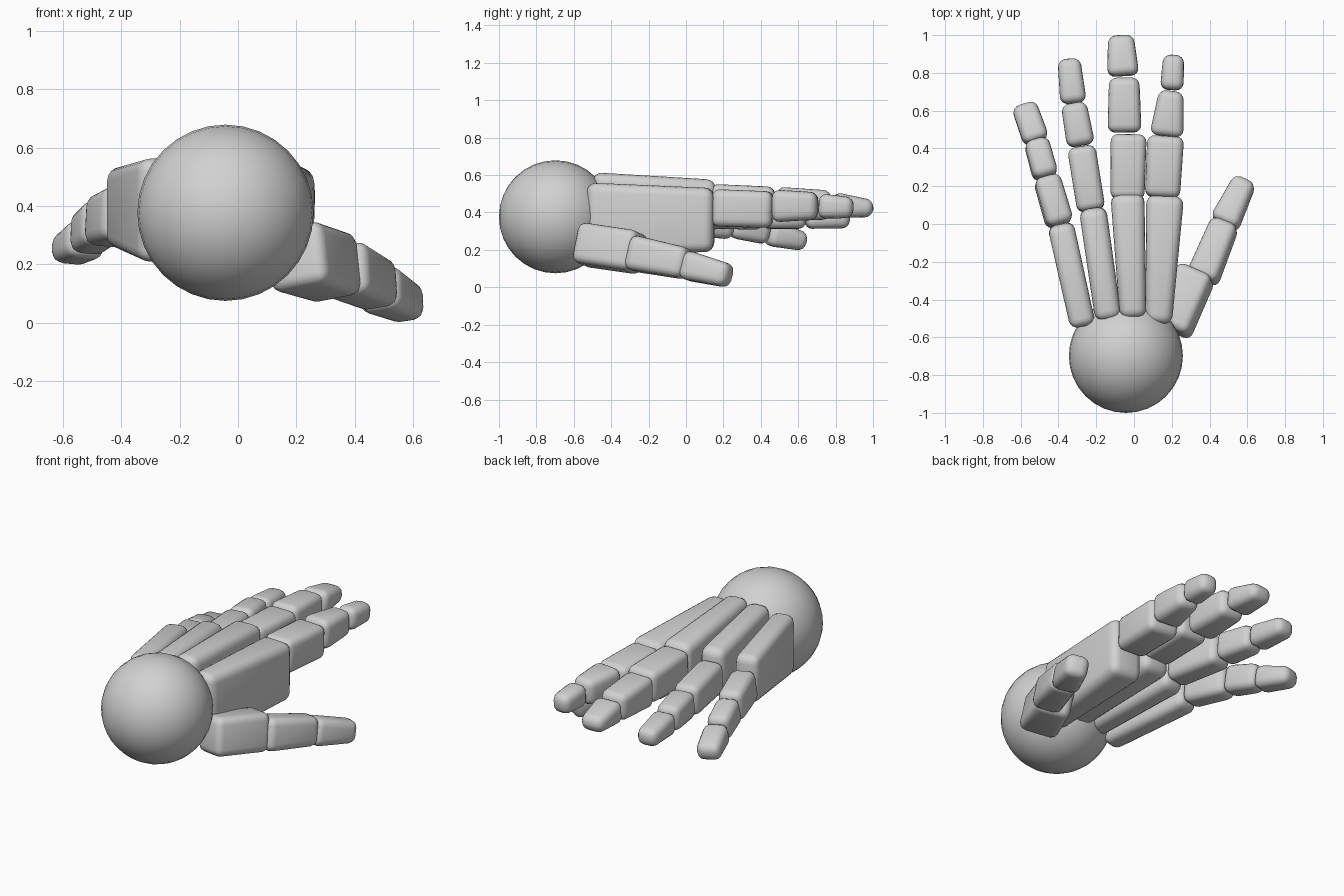
import bpy, bmesh, math
from mathutils import Vector, Quaternion

grey = bpy.data.materials.new("light_grey")
grey.diffuse_color = (0.64, 0.64, 0.64, 1)


def finish(name, bm):
    """Turn a bmesh into a smooth grey object."""
    bmesh.ops.recalc_face_normals(bm, faces=bm.faces)
    mesh = bpy.data.meshes.new(name)
    bm.to_mesh(mesh)
    bm.free()
    mesh.materials.append(grey)
    for p in mesh.polygons:
        p.use_smooth = True
    obj = bpy.data.objects.new(name, mesh)
    bpy.context.collection.objects.link(obj)


def block(name, p0, p1, size0, size1, roll=0, soft=0.042):
    """Rounded tapered block from p0 to p1; sizes are (width, height)."""
    p0, p1 = Vector(p0), Vector(p1)
    d = (p1 - p0).normalized()
    turn = Quaternion(d, math.radians(-roll))
    side = turn @ d.cross(Vector((0, 0, 1))).normalized()
    up = side.cross(d)
    bm = bmesh.new()
    rings = []
    for p, (w, h) in ((p0, size0), (p1, size1)):
        rings.append([bm.verts.new(p + side * w / 2 * a + up * h / 2 * b)
                      for a, b in ((-1, -1), (1, -1), (1, 1), (-1, 1))])
    bm.faces.new(rings[0])
    bm.faces.new(rings[1])
    for i in range(4):
        j = (i + 1) % 4
        bm.faces.new((rings[0][i], rings[0][j], rings[1][j], rings[1][i]))
    bmesh.ops.bevel(bm, geom=bm.edges[:], offset=soft, segments=4,
                    profile=0.5, affect='EDGES', clamp_overlap=True)
    finish(name, bm)


# Wrist ball, poles along y
bm = bmesh.new()
bmesh.ops.create_uvsphere(bm, u_segments=32, v_segments=16, radius=0.302)
bmesh.ops.rotate(bm, verts=bm.verts, matrix=Quaternion((1, 0, 0), math.pi / 2).to_matrix())
bmesh.ops.translate(bm, verts=bm.verts, vec=(-0.043, -0.698, 0.377))
finish("wrist_ball", bm)

# Palm bones
block("index_palm", (0.13, -0.53, 0.365), (0.165, 0.15, 0.36), (0.14, 0.39), (0.20, 0.34), 0, 0.05)
block("middle_palm", (-0.005, -0.495, 0.42), (-0.035, 0.16, 0.43), (0.14, 0.39), (0.18, 0.29), 0, 0.05)
block("ring_palm", (-0.135, -0.505, 0.41), (-0.22, 0.085, 0.42), (0.14, 0.38), (0.145, 0.28), 0, 0.05)
block("little_palm", (-0.27, -0.54, 0.385), (-0.39, 0.0, 0.395), (0.135, 0.36), (0.14, 0.27), 0, 0.045)

# Thumb
block("thumb_base", (0.19, -0.56, 0.23), (0.335, -0.25, 0.185), (0.22, 0.22), (0.20, 0.22), 10)
block("thumb_middle", (0.36, -0.295, 0.185), (0.485, 0.01, 0.125), (0.17, 0.19), (0.15, 0.165), 8)
block("thumb_tip", (0.475, -0.005, 0.12), (0.59, 0.235, 0.06), (0.16, 0.16), (0.125, 0.125), 8)

# Finger segments: start, end, start size, end size
fingers = {
    "index": (0, [
        ((0.15, 0.14, 0.425), (0.168, 0.465, 0.415), (0.185, 0.20), (0.195, 0.195)),
        ((0.172, 0.465, 0.435), (0.198, 0.705, 0.435), (0.18, 0.175), (0.13, 0.145)),
        ((0.20, 0.71, 0.435), (0.21, 0.895, 0.425), (0.125, 0.135), (0.11, 0.11))]),
    "middle": (0, [
        ((-0.035, 0.13, 0.45), (-0.028, 0.475, 0.445), (0.18, 0.205), (0.19, 0.185)),
        ((-0.05, 0.485, 0.445), (-0.052, 0.775, 0.44), (0.18, 0.185), (0.16, 0.155)),
        ((-0.057, 0.785, 0.44), (-0.07, 1.0, 0.42), (0.17, 0.14), (0.135, 0.09))]),
    "ring": (0, [
        ((-0.225, 0.07, 0.41), (-0.28, 0.41, 0.395), (0.15, 0.19), (0.15, 0.175)),
        ((-0.28, 0.415, 0.395), (-0.32, 0.64, 0.385), (0.15, 0.165), (0.135, 0.145)),
        ((-0.32, 0.64, 0.38), (-0.345, 0.875, 0.365), (0.14, 0.135), (0.12, 0.10))]),
    "little": (-5, [
        ((-0.39, -0.005, 0.375), (-0.465, 0.25, 0.345), (0.145, 0.19), (0.14, 0.175)),
        ((-0.465, 0.245, 0.345), (-0.52, 0.445, 0.30), (0.135, 0.16), (0.13, 0.145)),
        ((-0.515, 0.435, 0.29), (-0.585, 0.635, 0.245), (0.14, 0.135), (0.135, 0.10))]),
}
for finger, (roll, parts) in fingers.items():
    for part, seg in zip(("base", "middle", "tip"), parts):
        block(f"{finger}_finger_{part}", *seg, roll)
